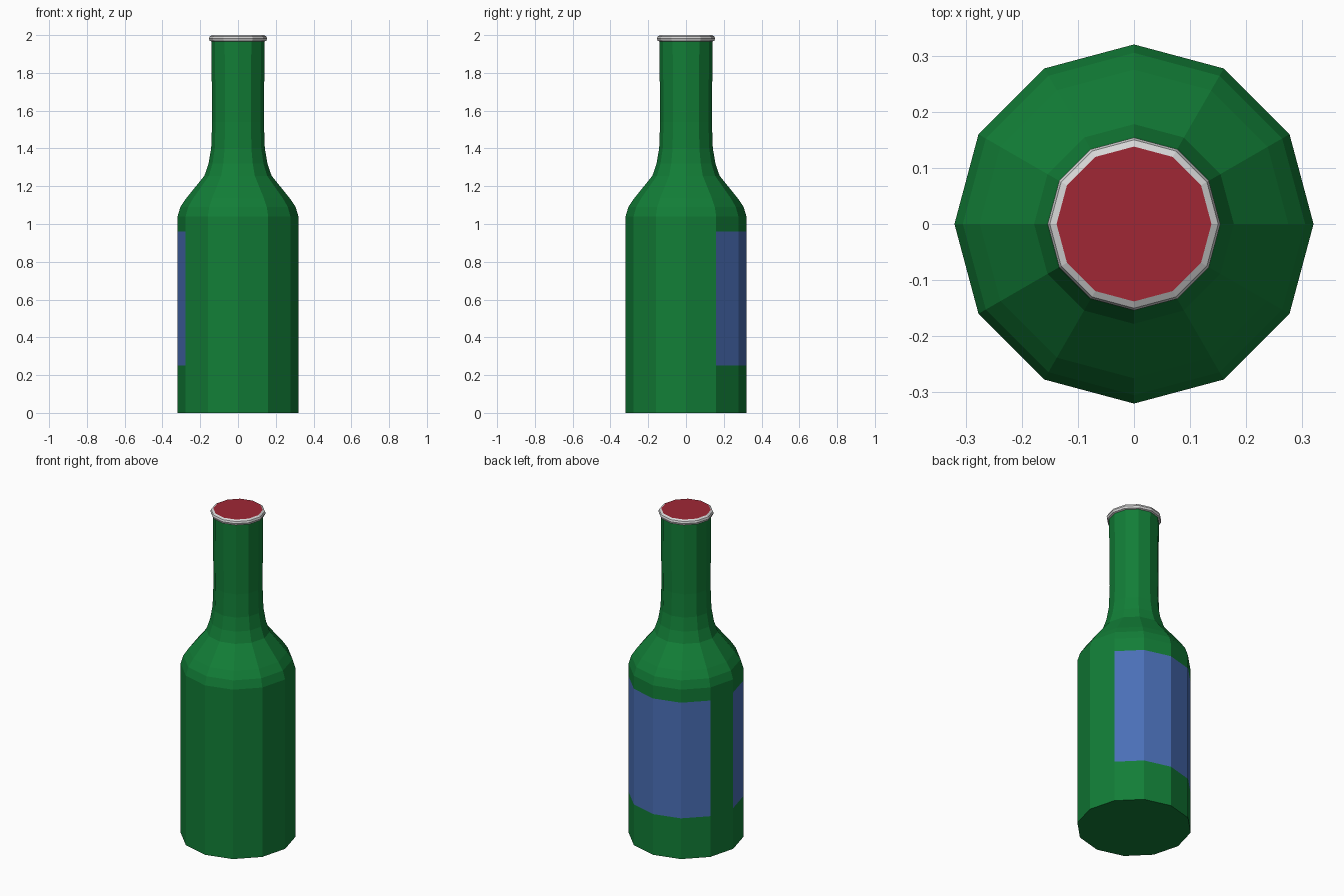
import bpy, bmesh, math

if "Cube" in bpy.data.objects:
    bpy.data.objects.remove(bpy.data.objects["Cube"])

N = 12  # sides, vertices on the axes


def material(name, rgb):
    def lin(c):
        c /= 255
        return c / 12.92 if c <= 0.04045 else ((c + 0.055) / 1.055) ** 2.4
    m = bpy.data.materials.new(name)
    m.diffuse_color = (*[lin(c) for c in rgb], 1)
    m.use_nodes = True
    m.node_tree.nodes["Principled BSDF"].inputs["Base Color"].default_value = m.diffuse_color
    return m


green = material("green glass", (18, 126, 55))
blue = material("blue label", (74, 111, 183))
grey = material("pale metal", (214, 214, 214))
red = material("red cap", (160, 39, 53))


def lathe(name, profile, mats, rule, bottom=True, top=True):
    """Revolve (radius, z) points; rule(angle in degrees, z, normal) picks the material."""
    bm = bmesh.new()
    rings = []
    for r, z in profile:
        rings.append([bm.verts.new((r * math.cos(2 * math.pi * i / N),
                                    r * math.sin(2 * math.pi * i / N), z))
                      for i in range(N)])
    for a, b in zip(rings, rings[1:]):
        for i in range(N):
            j = (i + 1) % N
            bm.faces.new((a[i], a[j], b[j], b[i]))
    if bottom:
        bm.faces.new(rings[0][::-1])
    if top:
        bm.faces.new(rings[-1])
    bm.normal_update()
    for f in bm.faces:
        c = f.calc_center_median()
        f.material_index = rule(math.degrees(math.atan2(c.y, c.x)) % 360, c.z, f.normal)
    me = bpy.data.meshes.new(name)
    bm.to_mesh(me)
    bm.free()
    for m in mats:
        me.materials.append(m)
    ob = bpy.data.objects.new(name, me)
    bpy.context.collection.objects.link(ob)
    return ob


# Bottle body: wide label at the back, narrow label strip on the left
def label_rule(ang, z, n):
    on_label = 30 < ang < 150 or 180 < ang < 210
    return int(on_label and 0.25 < z < 0.96 and abs(n.z) < 0.5)


body = [(0.32, 0), (0.32, 0.25), (0.32, 0.96), (0.32, 1.04), (0.305, 1.09),
        (0.275, 1.135), (0.178, 1.255), (0.156, 1.32), (0.142, 1.40),
        (0.137, 1.54), (0.141, 1.975)]
lathe("bottle_body", body, [green, blue], label_rule, top=False)

# Crimped rim with the cap disc on top
rim = [(0.138, 1.965), (0.15, 1.97), (0.154, 1.982), (0.15, 1.993), (0.138, 2.0)]
lathe("bottle_cap", rim, [grey, red], lambda a, z, n: int(n.z > 0.99), bottom=False)
